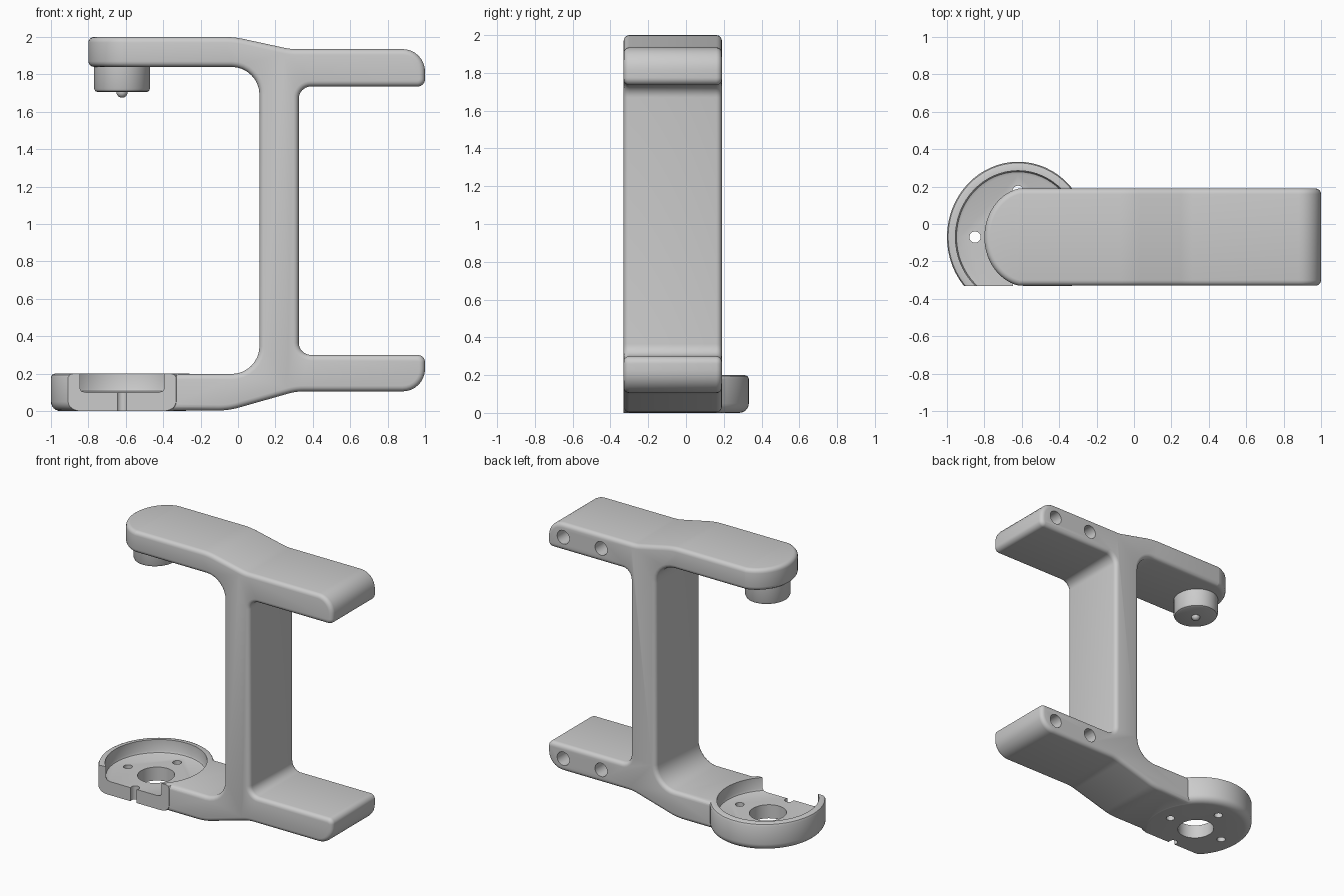
import bpy, bmesh, math
from mathutils import Vector

if "Cube" in bpy.data.objects:
    bpy.data.objects.remove(bpy.data.objects["Cube"])

CX, CY = -0.62, -0.07      # axis shared by cup and hub
Y0, Y1 = -0.33, 0.19       # frame depth


def make(name, verts, faces):
    me = bpy.data.meshes.new(name)
    me.from_pydata(verts, [], faces)
    bm = bmesh.new()
    bm.from_mesh(me)
    bmesh.ops.remove_doubles(bm, verts=bm.verts, dist=1e-5)
    bmesh.ops.recalc_face_normals(bm, faces=bm.faces)
    bm.to_mesh(me)
    bm.free()
    ob = bpy.data.objects.new(name, me)
    bpy.context.collection.objects.link(ob)
    return ob


def rounded(points, n=8):
    """Outline from (x, y, radius) corners."""
    out = []
    for i, (x, y, r) in enumerate(points):
        p = Vector((x, y))
        a = (Vector(points[i - 1][:2]) - p).normalized()
        b = (Vector(points[(i + 1) % len(points)][:2]) - p).normalized()
        if r == 0:
            out.append(p)
            continue
        half = a.angle(b) / 2
        c = p + (a + b).normalized() * (r / math.sin(half))
        u = p + a * (r / math.tan(half)) - c
        v = p + b * (r / math.tan(half)) - c
        ang = u.angle(v)
        for k in range(n + 1):
            t = k / n
            out.append(c + (u * math.sin((1 - t) * ang) + v * math.sin(t * ang)) / math.sin(ang))
    return out


def prism(name, outline, lo, hi, axis):
    """Extrude a 2D outline along y or z."""
    n = len(outline)
    put = (lambda p, d: (p[0], d, p[1])) if axis == 'y' else (lambda p, d: (p[0], p[1], d))
    verts = [put(p, lo) for p in outline] + [put(p, hi) for p in outline]
    faces = [tuple(range(n)), tuple(range(n, 2 * n))]
    faces += [(i, (i + 1) % n, n + (i + 1) % n, n + i) for i in range(n)]
    return make(name, verts, faces)


def lathe(name, profile, sy=1.06, n=64):
    """Revolve (r, z) points about the cup axis, slightly oval in y."""
    verts, faces = [], []
    for r, z in profile:
        for k in range(n):
            a = 2 * math.pi * k / n
            verts.append((CX + r * math.cos(a), CY + r * sy * math.sin(a), z))
    m = len(profile)
    for j in range(m - 1):
        for k in range(n):
            q = (k + 1) % n
            faces.append((j * n + k, j * n + q, (j + 1) * n + q, (j + 1) * n + k))
    faces += [tuple(range(n)), tuple(range((m - 1) * n, m * n))]
    return make(name, verts, faces)


def circle(x, y, r, n=24):
    return [(x + r * math.cos(2 * math.pi * k / n), y + r * math.sin(2 * math.pi * k / n)) for k in range(n)]


def apply_all(ob):
    bpy.ops.object.select_all(action='DESELECT')
    bpy.context.view_layer.objects.active = ob
    ob.select_set(True)
    bpy.ops.object.convert(target='MESH')


def boolean(ob, other, op):
    mod = ob.modifiers.new("bool", 'BOOLEAN')
    mod.object, mod.operation, mod.solver = other, op, 'EXACT'
    apply_all(ob)
    bpy.data.objects.remove(other)


# Frame: side profile extruded in depth
frame = prism("frame", rounded([
    (-0.9, 2.0, 0), (-0.02, 2.0, 0.5), (0.28, 1.935, 0.3), (1, 1.935, 0.12), (1, 1.735, 0.04),
    (0.325, 1.735, 0.065), (0.325, 0.3, 0.065), (1, 0.3, 0.04), (1, 0.105, 0.12),
    (0.31, 0.105, 0.3), (-0.05, 0.003, 0.4), (-0.9, 0.003, 0), (-0.9, 0.198, 0),
    (0.115, 0.198, 0.15), (0.115, 1.84, 0.15), (-0.9, 1.84, 0)]), Y0, Y1, 'y')

# Round the free arm ends in plan
plan = [(-0.57 + 0.23 * math.cos(a), CY + 0.265 * math.sin(a))
        for a in (math.pi / 2 + math.pi * k / 32 for k in range(33))]
plan += [(1.2, CY - 0.3), (1.2, CY + 0.3)]
boolean(frame, prism("plan_cutter", plan, -0.5, 2.5, 'z'), 'INTERSECT')

# Soften the frame edges
bev = frame.modifiers.new("bevel", 'BEVEL')
bev.width, bev.segments, bev.limit_method = 0.03, 4, 'ANGLE'
bev.angle_limit = math.radians(60)
bev.use_clamp_overlap = False
apply_all(frame)

# Cup at the lower arm, with its pocket
arc = [(0.33 + 0.05 * math.sin(t), 0.05 - 0.05 * math.cos(t)) for t in (math.pi / 12 * k for k in range(7))]
cup = lathe("cup", arc + [(0.38, 0.18), (0.374, 0.194), (0.36, 0.2)])
boolean(frame, cup, 'UNION')
boolean(frame, lathe("pocket_cutter", [(0.315, 0.1), (0.329, 0.106), (0.335, 0.12), (0.335, 0.25)]), 'DIFFERENCE')

# Centre bore and four screw holes; the front one opens into a slot
boolean(frame, lathe("bore_cutter", [(0.122, -0.1), (0.122, 0.3)]), 'DIFFERENCE')
for dx, dy in ((0.23, 0), (-0.23, 0), (0, 0.245), (0, -0.245)):
    boolean(frame, prism("screw_cutter", circle(CX + dx, CY + dy, 0.03), -0.1, 0.15, 'z'), 'DIFFERENCE')

# Flat cut across the cup front
boolean(frame, prism("front_cutter", [(-1.2, -0.8), (0.0, -0.8), (0.0, -0.332), (-1.2, -0.332)],
                     -0.2, 0.5, 'z'), 'DIFFERENCE')

# Mounting holes in the back of both right arms
for z in (0.2, 1.835):
    for x in (0.56, 0.87):
        boolean(frame, prism("mount_cutter", circle(x, z, 0.05), -0.1, 0.4, 'y'), 'DIFFERENCE')

# Hub with a round-tipped pin under the upper arm
hub = lathe("hub", [(0.13, 1.705), (0.144, 1.711), (0.15, 1.725), (0.15, 1.85)], n=48)
pin = lathe("pin", [(0.03 * math.sin(t), 1.705 - 0.03 * math.cos(t))
                    for t in (math.pi / 16 * k for k in range(1, 9))] + [(0.03, 1.72)], sy=1, n=24)

for ob in (frame, hub, pin):
    apply_all(ob)
    bpy.ops.object.shade_smooth_by_angle(angle=math.radians(30))
